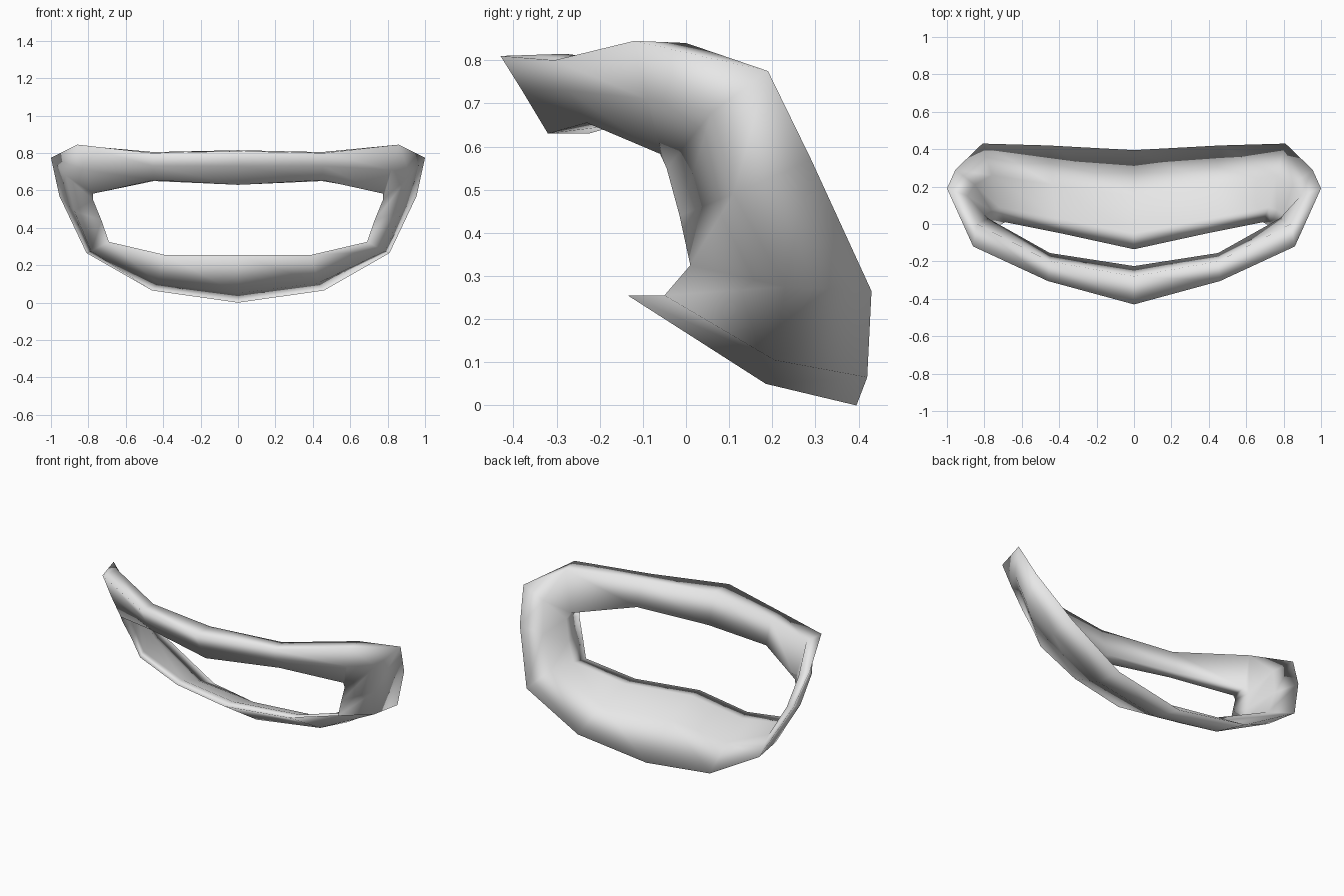
import bpy, bmesh

# Stations round the right half of the ring, bottom middle to top middle.
# Each is a five-sided section: inner front, mid front, outer rim, back, inner back.
sections = [
    [(0, -.135, .255), (0, .185, .05), (0, .395, 0), (0, .15, .175), (0, -.05, .253)],
    [(.39, -.05, .255), (.43, .205, .105), (.46, .42, .065), (.435, .21, .175), (.41, .03, .25)],
    [(.69, .01, .325), (.785, .23, .275), (.81, .43, .265), (.76, .26, .33), (.72, .09, .325)],
    [(.73, -.015, .44), (.875, .11, .49), (.955, .29, .57), (.85, .21, .51), (.765, .075, .44)],
    [(.775, -.045, .55), (.92, .06, .68), (1, .19, .775), (.89, .15, .69), (.80, .05, .56)],
    [(.775, -.06, .583), (.82, -.09, .71), (.86, -.12, .845), (.84, 0, .84), (.78, .03, .595)],
    [(.45, -.23, .655), (.455, -.275, .73), (.46, -.305, .80), (.45, -.20, .805), (.45, -.155, .65)],
    [(0, -.32, .63), (0, -.38, .73), (0, -.43, .81), (0, -.28, .815), (0, -.225, .63)],
]
# Mirror the inner stations to close the ring
ring = sections + [[(-x, y, z) for x, y, z in s] for s in reversed(sections[1:-1])]

bm = bmesh.new()
loops = [[bm.verts.new(p) for p in s] for s in ring]
n = len(loops)
for i in range(n):
    a, b = loops[i], loops[(i + 1) % n]
    for j in range(5):
        k = (j + 1) % 5
        bm.faces.new((a[j], a[k], b[k], b[j]))
bmesh.ops.recalc_face_normals(bm, faces=bm.faces[:])
for f in bm.faces:
    f.smooth = True

mesh = bpy.data.meshes.new("curved_ring")
bm.to_mesh(mesh)
bm.free()
obj = bpy.data.objects.new("curved_ring", mesh)
bpy.context.collection.objects.link(obj)

# Single light grey colour
grey = bpy.data.materials.new("light grey")
grey.diffuse_color = (.8, .8, .8, 1)
mesh.materials.append(grey)
